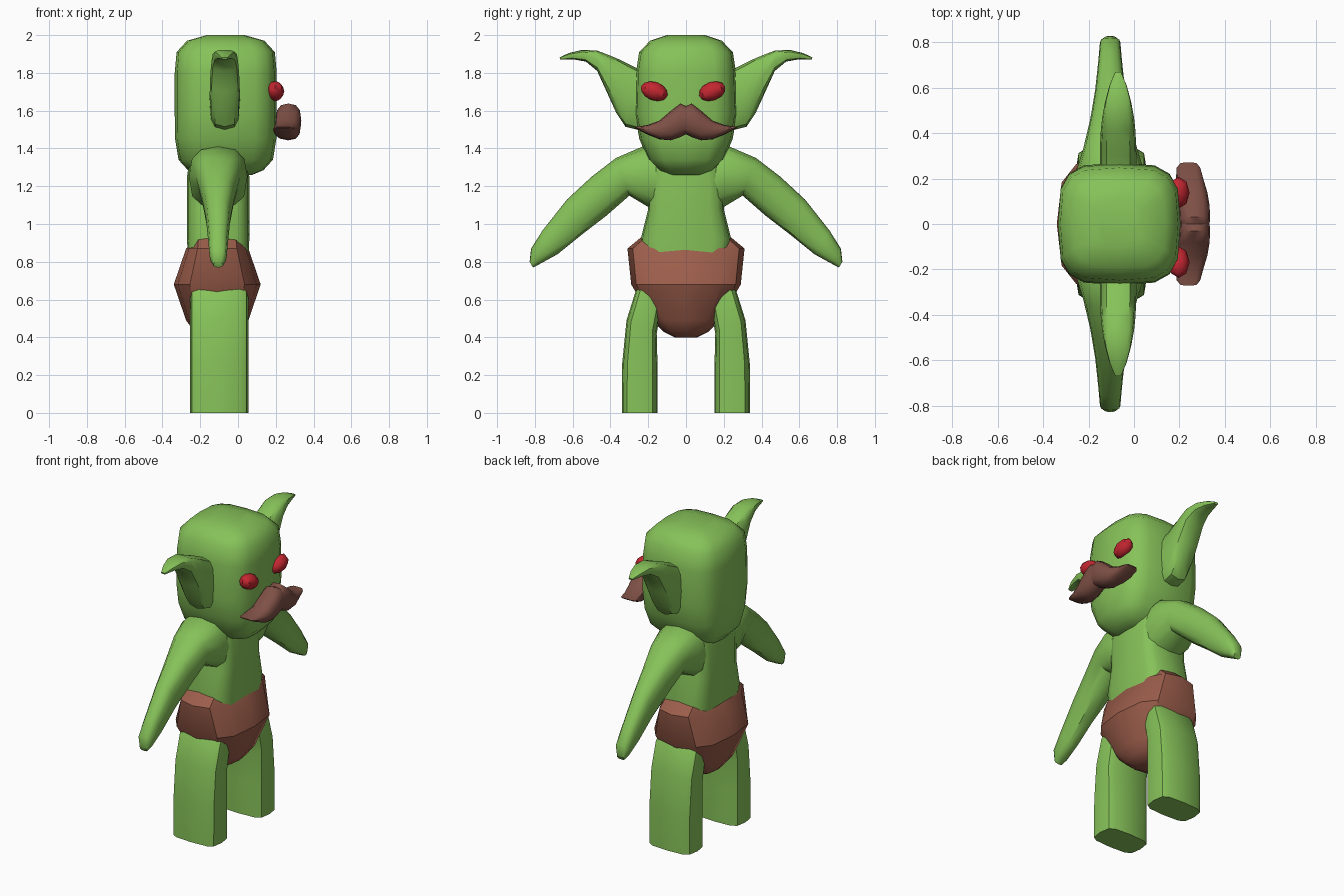
import bpy, bmesh, math
from mathutils import Vector, Matrix

if "Cube" in bpy.data.objects:
    bpy.data.objects.remove(bpy.data.objects["Cube"])


def material(name, rgb):
    m = bpy.data.materials.new(name)
    m.diffuse_color = (*rgb, 1)
    m.use_nodes = True
    m.node_tree.nodes["Principled BSDF"].inputs["Base Color"].default_value = m.diffuse_color
    return m


GREEN = material("green skin", (0.24, 0.54, 0.10))
CLOTH = material("brown cloth", (0.33, 0.11, 0.07))
HAIR = material("brown hair", (0.21, 0.08, 0.06))
RED = material("red eye", (0.55, 0.02, 0.03))


def ring(centre, u, v, sides, p):
    """Superellipse ring spanned by half-axis vectors u and v."""
    pts = []
    for i in range(sides):
        a = 2 * math.pi * i / sides
        c, s = math.cos(a), math.sin(a)
        pts.append(centre + u * math.copysign(abs(c) ** (2 / p), c)
                   + v * math.copysign(abs(s) ** (2 / p), s))
    return pts


def finish(name, bm, mat, mirror=False, angle=40):
    bmesh.ops.recalc_face_normals(bm, faces=bm.faces)
    me = bpy.data.meshes.new(name)
    bm.to_mesh(me)
    bm.free()
    me.materials.append(mat)
    ob = bpy.data.objects.new(name, me)
    bpy.context.collection.objects.link(ob)
    if mirror:
        mod = ob.modifiers.new("mirror", 'MIRROR')
        mod.use_axis = (False, True, False)
        mod.use_mirror_merge = False
    bpy.ops.object.select_all(action='DESELECT')
    ob.select_set(True)
    bpy.context.view_layer.objects.active = ob
    bpy.ops.object.shade_smooth_by_angle(angle=math.radians(angle))
    return ob


def loft(name, rings, mat, **kw):
    """Skin a stack of rings and cap both ends."""
    bm = bmesh.new()
    vs = [[bm.verts.new(p) for p in r] for r in rings]
    n = len(vs[0])
    for a, b in zip(vs, vs[1:]):
        for i in range(n):
            j = (i + 1) % n
            bm.faces.new((a[i], a[j], b[j], b[i]))
    bm.faces.new(vs[0])
    bm.faces.new(vs[-1])
    return finish(name, bm, mat, **kw)


def stack(cx, levels, sides, p):
    """Horizontal rings from (z, half x, half y)."""
    return [ring(Vector((cx, 0, z)), Vector((hx, 0, 0)), Vector((0, hy, 0)), sides, p)
            for z, hx, hy in levels]


def limb(name, sections, mat, sides=12, p=2.6):
    """Mirrored limb; sections are (low y, low z, high y, high z, centre x, half x)."""
    rings = []
    for y0, z0, y1, z1, cx, hx in sections:
        rings.append(ring(Vector((cx, (y0 + y1) / 2, (z0 + z1) / 2)), Vector((hx, 0, 0)),
                          Vector((0, (y1 - y0) / 2, (z1 - z0) / 2)), sides, p))
    return loft(name, rings, mat, mirror=True)


# head: rounded block
loft("head", stack(-0.065, [
    (1.26, .14, .09), (1.285, .20, .145), (1.34, .25, .20), (1.45, .268, .247),
    (1.58, .27, .27), (1.80, .27, .265), (1.91, .26, .248), (1.97, .205, .19),
    (2.0, .10, .10)], 16, 3.5), GREEN)

# torso
loft("torso", stack(-0.105, [
    (.60, .15, .19), (.92, .165, .24), (1.08, .165, .20), (1.25, .165, .20),
    (1.36, .15, .20), (1.40, .09, .12)], 16, 4), GREEN)

# loincloth: faceted, with the rim raised at the hips
cloth = stack(-0.11, [(.88, .155, .225), (.87, .165, .31), (.68, .23, .29),
                      (.49, .165, .18), (.43, .12, .12), (.40, .07, .06)], 12, 3)
for p in cloth[0]:
    if abs(p.y) > .2:
        p.z += .06
loft("loincloth", cloth, CLOTH, angle=32)

# arms
limb("arms", [
    (.10, 1.05, .10, 1.39, -.105, .14), (.20, 1.09, .23, 1.41, -.105, .155),
    (.30, 1.15, .37, 1.35, -.105, .118), (.42, 1.045, .50, 1.25, -.105, .088),
    (.55, .945, .63, 1.13, -.105, .066), (.68, .84, .76, .965, -.105, .052),
    (.78, .785, .82, .87, -.105, .045), (.81, .77, .828, .80, -.105, .025)], GREEN)

# legs
limb("legs", [
    (.15, 0, .34, 0, -.10, .155), (.15, .22, .338, .26, -.10, .155),
    (.155, .42, .315, .49, -.10, .155), (.13, .57, .265, .65, -.10, .155),
    (.08, .64, .18, .76, -.10, .12)], GREEN, p=4)

# ears: broad at the root, sweeping up to an outward tip
limb("ears", [
    (.20, 1.50, .20, 1.80, -.07, .08), (.26, 1.50, .25, 1.82, -.07, .08),
    (.32, 1.515, .30, 1.845, -.07, .08), (.37, 1.59, .35, 1.87, -.07, .079),
    (.42, 1.70, .41, 1.895, -.07, .076), (.47, 1.81, .47, 1.918, -.07, .07),
    (.53, 1.86, .55, 1.922, -.07, .057), (.60, 1.872, .62, 1.905, -.07, .038),
    (.665, 1.87, .67, 1.882, -.07, .014)], GREEN, p=3.2)

# moustache halves
limb("moustache", [
    (0, 1.475, 0, 1.625, .267, .066), (.03, 1.46, .03, 1.638, .267, .068),
    (.08, 1.443, .08, 1.60, .265, .068), (.14, 1.448, .14, 1.548, .258, .065),
    (.20, 1.472, .20, 1.525, .245, .06), (.245, 1.495, .25, 1.516, .24, .052),
    (.268, 1.508, .27, 1.514, .24, .035)], HAIR)

# eyes: slanted low-poly ellipsoids
for name, y, tilt in (("left_eye", .138, 20), ("right_eye", -.168, -20)):
    bm = bmesh.new()
    bmesh.ops.create_uvsphere(bm, u_segments=8, v_segments=6, radius=1)
    bmesh.ops.transform(bm, verts=bm.verts, matrix=(
        Matrix.Translation((.197, y, 1.703)) @ Matrix.Rotation(math.radians(tilt), 4, 'X')
        @ Matrix.Diagonal((.048, .074, .049, 1))))
    finish(name, bm, RED)
